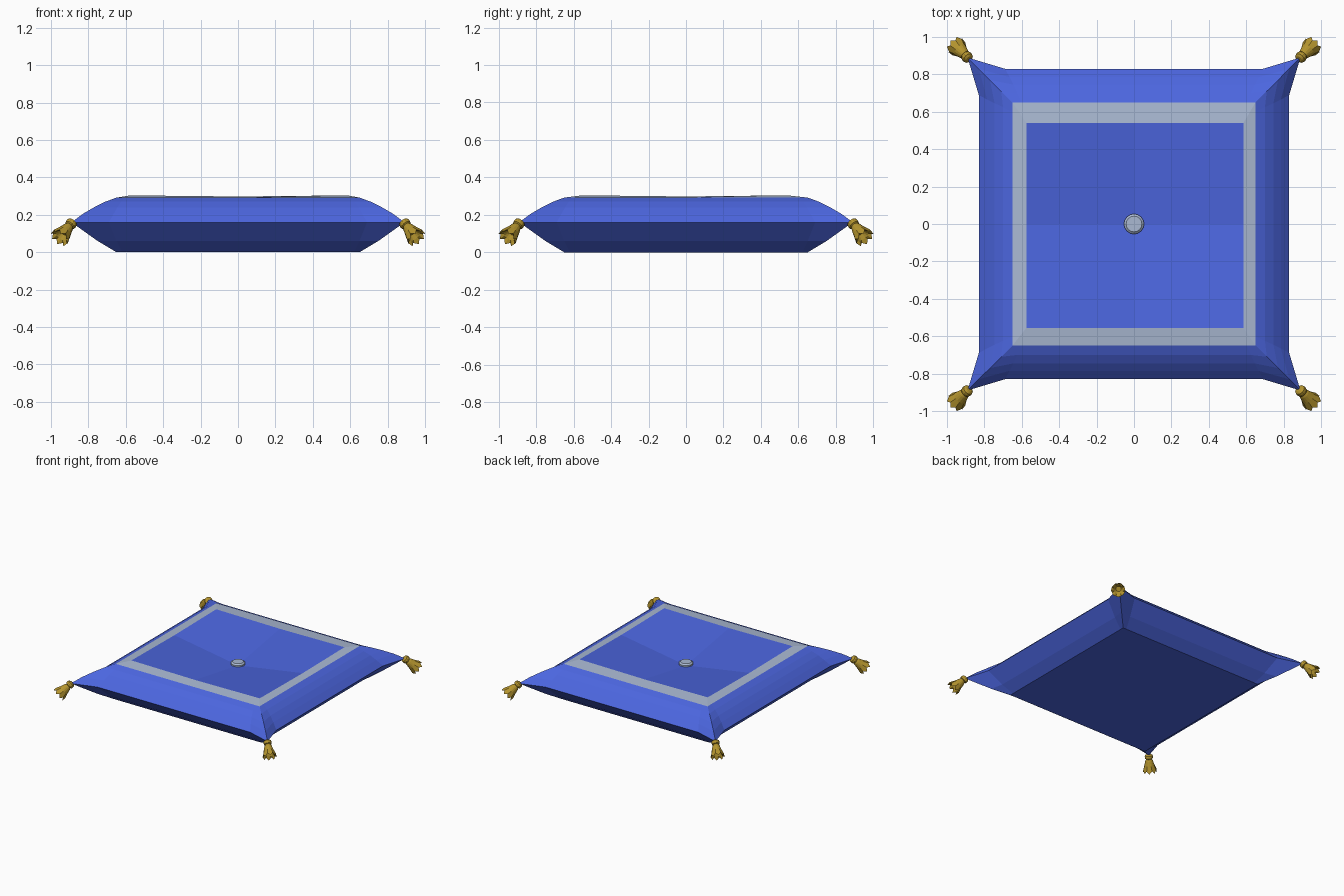
import bpy, math
from mathutils import Vector

if "Cube" in bpy.data.objects:
    bpy.data.objects.remove(bpy.data.objects["Cube"])


def material(name, rgb):
    m = bpy.data.materials.new(name)
    m.diffuse_color = (*rgb, 1)
    m.use_nodes = True
    m.node_tree.nodes["Principled BSDF"].inputs["Base Color"].default_value = m.diffuse_color
    return m


BLUE = material("royal blue", (0.072, 0.133, 0.74))
SILVER = material("silver grey", (0.40, 0.485, 0.65))
GOLD = material("gold", (0.46, 0.30, 0.028))


def make(name, verts, faces, mat):
    me = bpy.data.meshes.new(name)
    me.from_pydata([tuple(v) for v in verts], [], faces)
    me.materials.append(mat)
    me.update()
    ob = bpy.data.objects.new(name, me)
    bpy.context.collection.objects.link(ob)
    return ob


def bridge(rings, n):
    """Quads joining successive rings of n vertices."""
    return [(r * n + i, r * n + (i + 1) % n, (r + 1) * n + (i + 1) % n, (r + 1) * n + i)
            for r in range(rings - 1) for i in range(n)]


# Cushion body: 12-point rings with pulled-out corners, from bottom to top
# corner reach, edge reach, where the edge turns to the corner, height
RINGS = [(0.65, 0.65, 0.62, 0.0), (0.75, 0.73, 0.65, 0.06), (0.89, 0.83, 0.69, 0.16),
         (0.83, 0.785, 0.665, 0.205), (0.77, 0.745, 0.645, 0.24),
         (0.71, 0.70, 0.625, 0.27), (0.65, 0.65, 0.60, 0.292)]
verts = []
for c, e, k, z in RINGS:
    for q in range(4):
        for x, y in ((e, k), (c, c), (k, e)):
            for _ in range(q):
                x, y = -y, x
            verts.append((x, y, z))
make("cushion_body", verts, [tuple(reversed(range(12)))] + bridge(len(RINGS), 12), BLUE)


# Grey border band and sunken centre panel
def square(x0, x1, y0, y1, z, zm):
    xm, ym = 0, 0
    return [(x0, y0, z), (xm, y0, zm), (x1, y0, z), (x1, ym, zm),
            (x1, y1, z), (xm, y1, zm), (x0, y1, z), (x0, ym, zm)]


inner = square(-0.575, 0.585, -0.555, 0.54, 0.304, 0.298)
outer = square(-0.65, 0.65, -0.65, 0.65, 0.292, 0.292)
make("border_band", outer + inner, bridge(2, 8), SILVER)
make("centre_panel", inner + [(0, 0, 0.205)],
     [(0, 1, 8, 7), (1, 2, 3, 8), (8, 3, 4, 5), (7, 8, 5, 6)], BLUE)


def lathe(name, profile, n, origin, axis, mat, zigzag=0.0, zig_ring=None):
    """Revolve (radius, distance) points about an axis."""
    axis = Vector(axis).normalized()
    side = axis.cross(Vector((0, 0, 1)))
    side = side.normalized() if side.length > 1e-4 else Vector((1, 0, 0))
    up = side.cross(axis)
    vs = []
    for j, (r, t) in enumerate(profile):
        for i in range(n):
            a = 2 * math.pi * i / n
            d = t - (zigzag if j == zig_ring and i % 2 else 0)
            vs.append(Vector(origin) + axis * d + (side * math.cos(a) + up * math.sin(a)) * r)
    fs = bridge(len(profile), n)
    fs += [tuple(reversed(range(n))), tuple(range((len(profile) - 1) * n, len(profile) * n))]
    return make(name, vs, fs, mat)


# Button in the dimple
lathe("button", [(0.03, 0), (0.03, 0.012), (0.054, 0.017), (0.054, 0.028),
                 (0.042, 0.038), (0.036, 0.038)], 16, (0, 0, 0.20), (0, 0, 1), SILVER)

# Corner tassels: knot plus flared skirt with a ragged hem
for sx, sy, where in ((1, 1, "back_right"), (-1, 1, "back_left"),
                      (-1, -1, "front_left"), (1, -1, "front_right")):
    start, axis = (0.882 * sx, 0.882 * sy, 0.165), (0.53 * sx, 0.53 * sy, -0.66)
    lathe("tassel_knot_" + where, [(0.016, 0), (0.029, 0.008), (0.031, 0.02), (0.029, 0.032),
                                   (0.016, 0.04)], 12, start, axis, GOLD)
    lathe("tassel_skirt_" + where, [(0.02, 0.034), (0.028, 0.05), (0.038, 0.085), (0.052, 0.142),
                                    (0.036, 0.115), (0.02, 0.09)], 16, start, axis, GOLD,
          0.022, 3)
